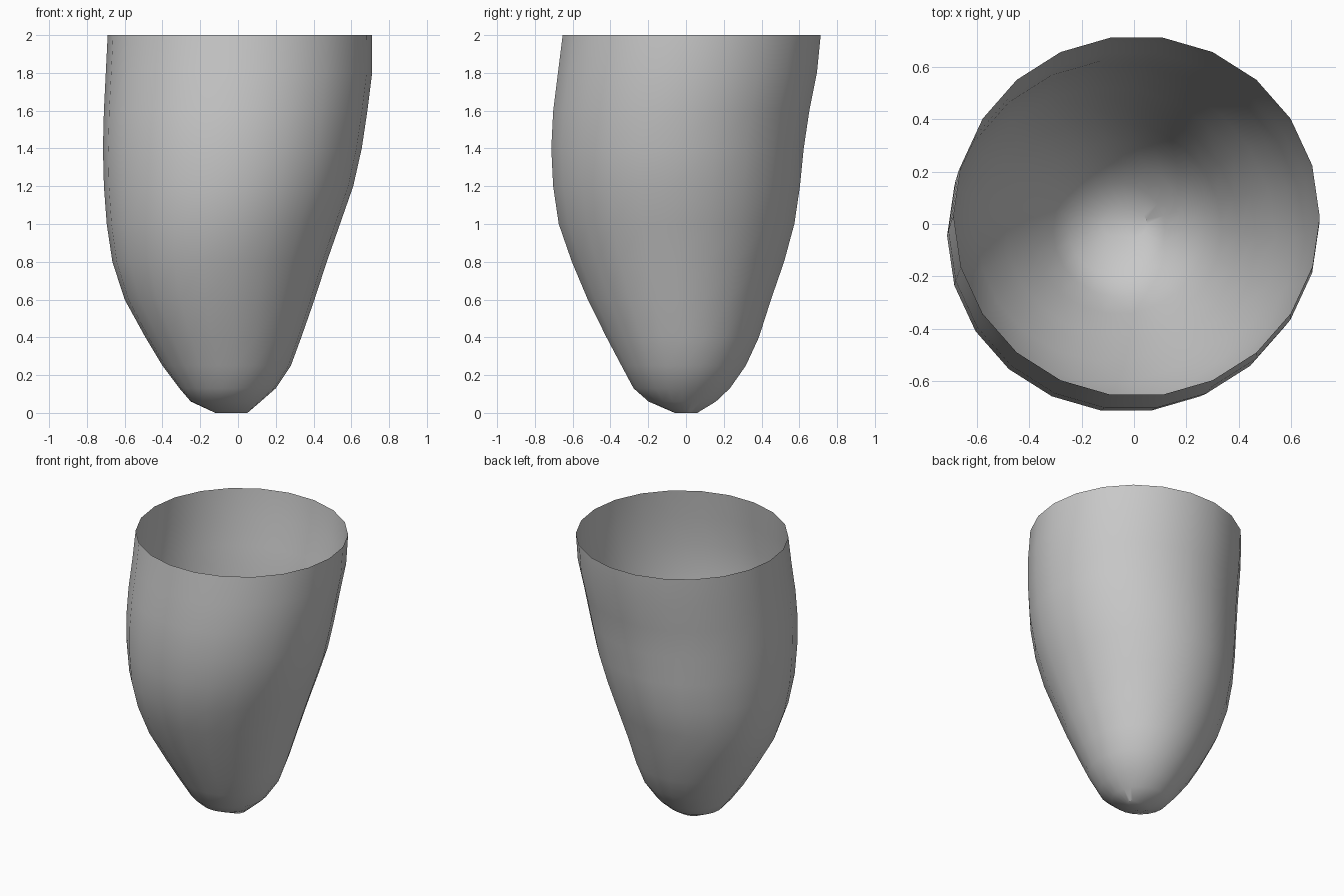
import bpy
import bmesh
import math

default_cube = bpy.data.objects.get("Cube")
if default_cube:
    bpy.data.objects.remove(default_cube, do_unlink=True)

SIDES = 22

# Profile of the leaning cup: height, then left, right, front and back extents
PROFILE = [
    (0.0, -.12, .05, -.06, .06),
    (.06, -.25, .12, -.2, .16),
    (.13, -.31, .2, -.28, .235),
    (.25, -.4, .28, -.345, .32),
    (.4, -.49, .335, -.425, .39),
    (.6, -.6, .405, -.525, .455),
    (.8, -.665, .47, -.61, .525),
    (1, -.695, .54, -.68, .58),
    (1.2, -.71, .61, -.71, .61),
    (1.4, -.715, .655, -.72, .63),
    (1.6, -.71, .685, -.71, .66),
    (1.8, -.7, .71, -.685, .7),
    (2, -.69, .71, -.66, .72),
]


def make_material(name, colour):
    material = bpy.data.materials.new(name)
    material.use_nodes = True
    material.diffuse_color = colour
    shader = material.node_tree.nodes["Principled BSDF"]
    shader.inputs["Base Color"].default_value = colour
    return material


def add_ring(bm, height, left, right, front, back):
    """Add one oval ring of vertices that fits the given extents."""
    centre_x, radius_x = (left + right) / 2, (right - left) / 2
    centre_y, radius_y = (front + back) / 2, (back - front) / 2
    ring = []
    for step in range(SIDES):
        angle = math.tau * step / SIDES
        ring.append(bm.verts.new((centre_x + radius_x * math.cos(angle),
                                  centre_y + radius_y * math.sin(angle),
                                  height)))
    return ring


# Thin open shell: oval rings joined by bands, closed only at the bottom
bm = bmesh.new()
rings = [add_ring(bm, *row) for row in PROFILE]
for lower, upper in zip(rings, rings[1:]):
    for i in range(SIDES):
        j = (i + 1) % SIDES
        bm.faces.new((lower[i], lower[j], upper[j], upper[i]))
bm.faces.new(list(reversed(rings[0])))

mesh = bpy.data.meshes.new("cup_shell")
bm.to_mesh(mesh)
bm.free()
mesh.materials.append(make_material("plain grey", (.58, .58, .58, 1)))

cup = bpy.data.objects.new("cup_shell", mesh)
bpy.context.collection.objects.link(cup)

# Smooth walls, keeping sharp edges
bpy.ops.object.select_all(action='DESELECT')
cup.select_set(True)
bpy.context.view_layer.objects.active = cup
bpy.ops.object.shade_smooth_by_angle(angle=math.radians(40))
